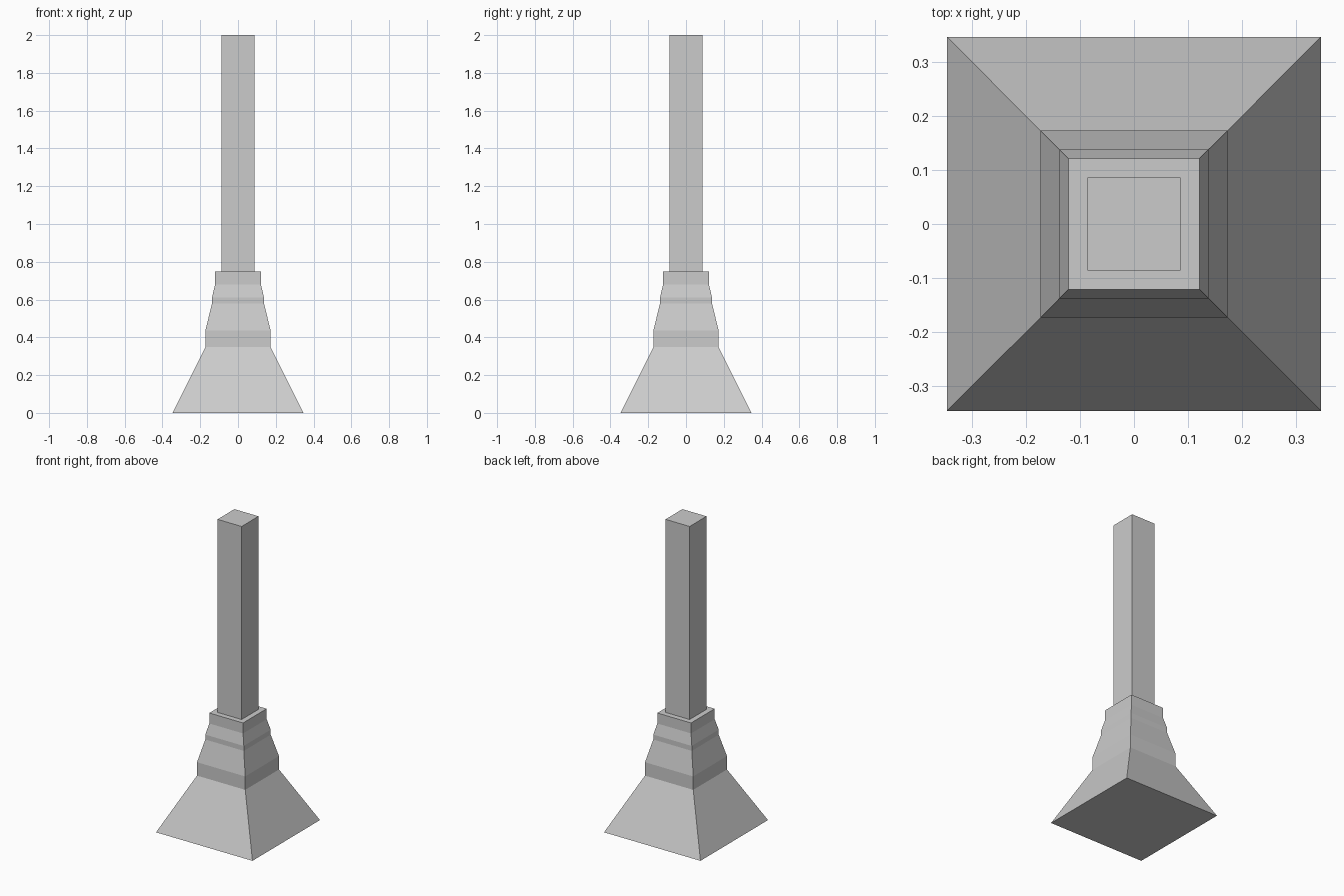
import bpy, bmesh

if "Cube" in bpy.data.objects:
    bpy.data.objects.remove(bpy.data.objects["Cube"])


def square_loft(name, profile):
    """Stack square rings given as (half width, height) and close both ends."""
    bm = bmesh.new()
    rings = [[bm.verts.new((sx * h, sy * h, z))
              for sx, sy in ((-1, -1), (1, -1), (1, 1), (-1, 1))]
             for h, z in profile]
    for lower, upper in zip(rings, rings[1:]):
        for i in range(4):
            j = (i + 1) % 4
            bm.faces.new((lower[i], lower[j], upper[j], upper[i]))
    bm.faces.new(rings[0][::-1])
    bm.faces.new(rings[-1])
    mesh = bpy.data.meshes.new(name)
    bm.to_mesh(mesh)
    bm.free()
    obj = bpy.data.objects.new(name, mesh)
    bpy.context.collection.objects.link(obj)
    return obj


# Flared, stepped base
square_loft("pedestal", [(0.346, 0.0), (0.173, 0.348), (0.173, 0.435),
                         (0.138, 0.578), (0.138, 0.61),
                         (0.121, 0.68), (0.121, 0.748)])

# Square post standing on the base
square_loft("post", [(0.0865, 0.748), (0.0865, 2.0)])
